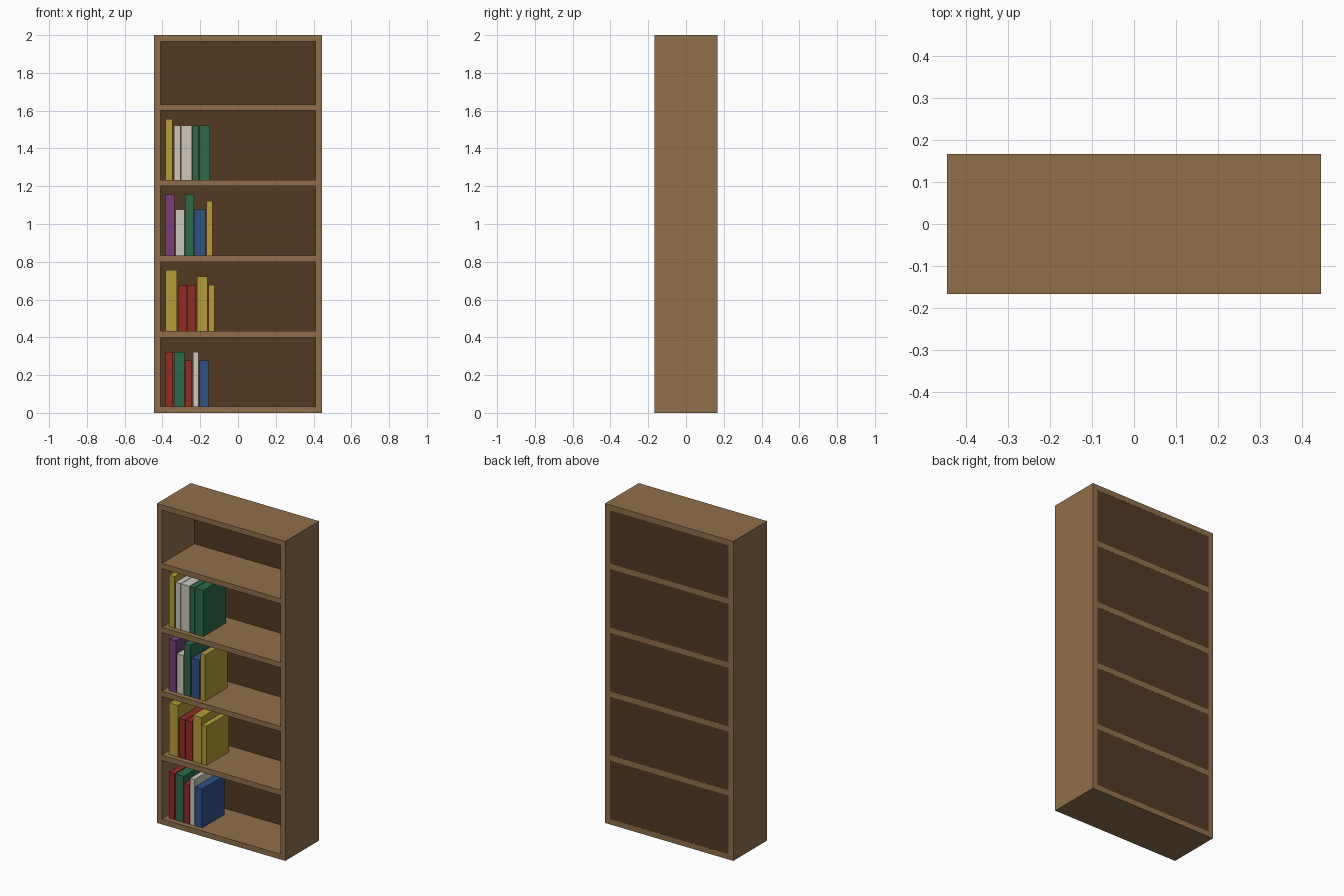
import bpy

if "Cube" in bpy.data.objects:
    bpy.data.objects.remove(bpy.data.objects["Cube"])


def linear(c):
    c /= 255
    return c / 12.92 if c <= 0.04045 else ((c + 0.055) / 1.055) ** 2.4


def material(name, r, g, b):
    m = bpy.data.materials.new(name)
    m.diffuse_color = (linear(r), linear(g), linear(b), 1)
    m.use_nodes = True
    m.node_tree.nodes["Principled BSDF"].inputs["Base Color"].default_value = m.diffuse_color
    return m


MATS = {name: material(name, *rgb) for name, rgb in {
    "wood": (144, 111, 76), "dark_wood": (84, 58, 36),
    "red": (146, 44, 38), "green": (45, 106, 73), "blue": (45, 82, 134),
    "yellow": (182, 156, 56), "cream": (204, 199, 186), "purple": (118, 62, 120),
}.items()}


def box(name, mat, x0, x1, y0, y1, z0, z1):
    bpy.ops.mesh.primitive_cube_add(
        size=1, location=((x0 + x1) / 2, (y0 + y1) / 2, (z0 + z1) / 2))
    o = bpy.context.object
    o.name = name
    o.scale = (x1 - x0, y1 - y0, z1 - z0)
    bpy.ops.object.transform_apply(location=False, rotation=False, scale=True)
    o.data.materials.append(MATS[mat])
    return o


W, D, H, T = 0.4444, 0.1667, 2.0, 0.0333   # half width, half depth, height, board
IN = W - T

# Carcass sides
box("left_side", "wood", -W, -IN, -D, D, 0, H)
box("right_side", "wood", IN, W, -D, D, 0, H)

# Bottom, shelves and top board
levels = [0, 0.4, 0.8, 1.2, 1.6, H - T]
for i, z in enumerate(levels):
    name = "bottom_board" if i == 0 else "top_board" if i == 5 else f"shelf_{i}"
    box(name, "wood", -IN, IN, -D, D, z, z + T)

# Back panel, a hair behind the shelf ends so these stay visible
box("back_panel", "dark_wood", -IN, IN, D - 0.011, D - 0.0005, T, H - T)

# Books per shelf: colour, left x, right x, height
SHORT, MID, TALL = 0.2444, 0.2889, 0.3222
rows = [
    [("red", -.383, -.345, MID), ("green", -.340, -.283, MID), ("red", -.280, -.243, SHORT),
     ("cream", -.239, -.208, MID), ("blue", -.203, -.155, SHORT)],
    [("yellow", -.383, -.323, TALL), ("red", -.317, -.273, SHORT), ("red", -.269, -.222, SHORT),
     ("yellow", -.218, -.161, MID), ("yellow", -.157, -.125, SHORT)],
    [("purple", -.383, -.335, TALL), ("cream", -.330, -.283, SHORT), ("green", -.280, -.234, TALL),
     ("blue", -.229, -.172, SHORT), ("yellow", -.168, -.134, MID)],
    [("yellow", -.383, -.346, TALL), ("cream", -.340, -.304, MID), ("cream", -.301, -.244, MID),
     ("green", -.240, -.208, MID), ("green", -.203, -.147, MID)],
]
for r, (z, row) in enumerate(zip(levels, rows)):
    for b, (colour, x0, x1, h) in enumerate(row):
        box(f"book_{r + 1}_{b + 1}", colour, x0, x1, -0.1333, 0.0889, z + T, z + T + h)
